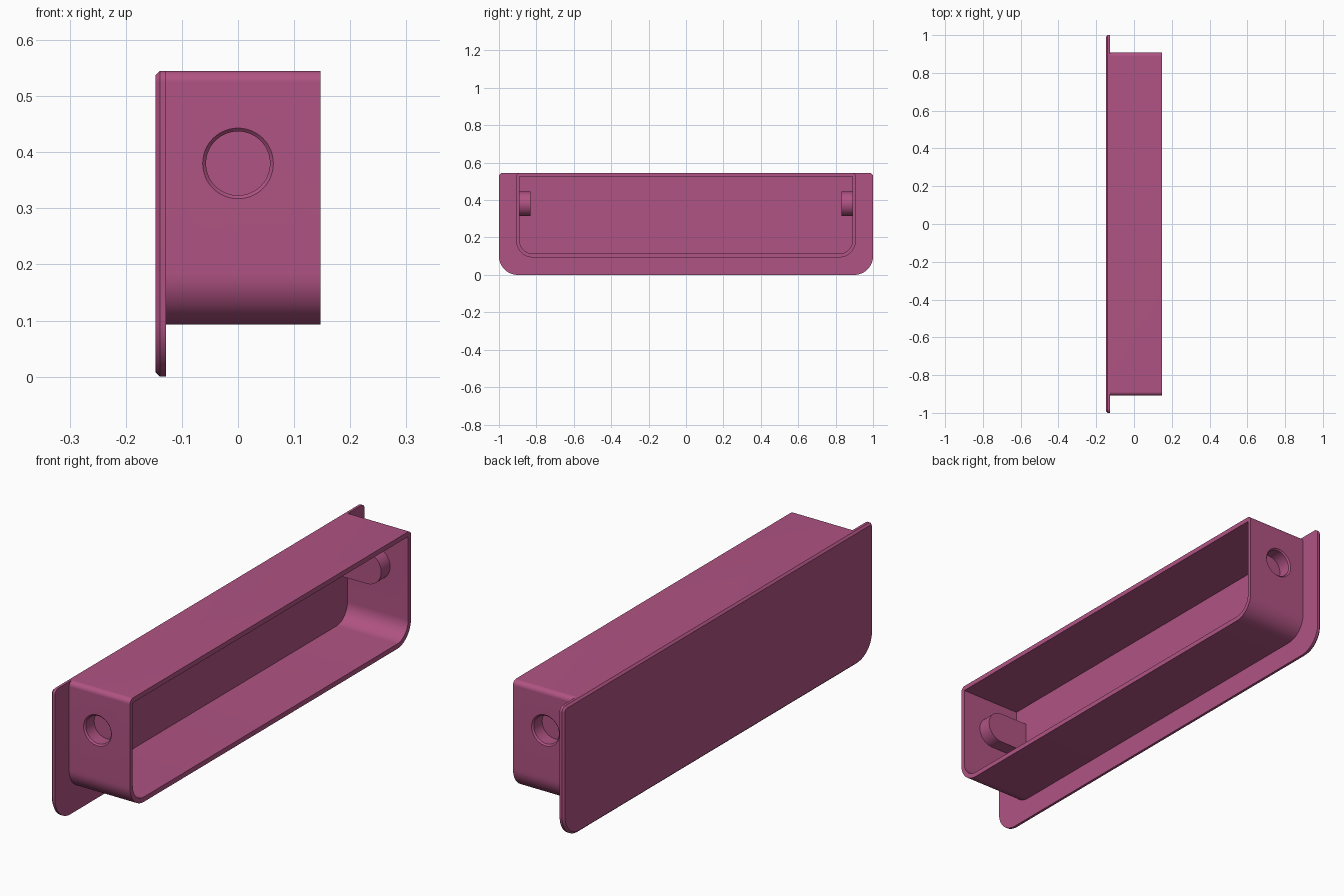
import bpy, bmesh, math
from mathutils import Matrix

if "Cube" in bpy.data.objects:
    bpy.data.objects.remove(bpy.data.objects["Cube"])

plum = bpy.data.materials.new("plum")
plum.diffuse_color = (0.434, 0.087, 0.227, 1)
plum.use_nodes = True
plum.node_tree.nodes["Principled BSDF"].inputs["Base Color"].default_value = plum.diffuse_color


def outline(hw, z0, z1, r_low, r_top, inset=0.0, seg=16):
    """Rounded rectangle in the YZ plane, optionally inset."""
    hw, z0, z1 = hw - inset, z0 + inset, z1 - inset
    corners = [(1, 1, r_top, 0), (-1, 1, r_top, 90), (-1, -1, r_low, 180), (1, -1, r_low, 270)]
    pts = []
    for sy, sz, r, start in corners:
        r = max(r - inset, 0)
        cy, cz = sy * (hw - r), (z1 - r if sz > 0 else z0 + r)
        for i in range(seg + 1 if r else 1):
            a = math.radians(start + 90 * i / seg)
            pts.append((cy + r * math.cos(a), cz + r * math.sin(a)))
    return pts


def loft(name, rings):
    """Closed solid through rings of 3D points."""
    bm = bmesh.new()
    loops = [[bm.verts.new(p) for p in ring] for ring in rings]
    n = len(loops[0])
    for a, b in zip(loops, loops[1:]):
        for i in range(n):
            j = (i + 1) % n
            bm.faces.new((a[i], a[j], b[j], b[i]))
    bm.faces.new(loops[0])
    bm.faces.new(loops[-1])
    bmesh.ops.recalc_face_normals(bm, faces=bm.faces)
    mesh = bpy.data.meshes.new(name)
    bm.to_mesh(mesh)
    bm.free()
    mesh.materials.append(plum)
    ob = bpy.data.objects.new(name, mesh)
    bpy.context.collection.objects.link(ob)
    return ob


def prism(name, sections, *shape):
    return loft(name, [[(x, y, z) for y, z in outline(*shape, inset=ins)] for x, ins in sections])


def combine(target, tool, op):
    """Apply a boolean, then remove the tool."""
    mod = target.modifiers.new(op, "BOOLEAN")
    mod.operation, mod.object, mod.solver = op, tool, "EXACT"
    bpy.context.view_layer.objects.active = target
    bpy.ops.object.modifier_apply(modifier=mod.name)
    bpy.data.objects.remove(tool)


# Face plate with chamfered outer edge, and the tray behind it
tray = prism("tray", [(-0.147, 0.008), (-0.139, 0), (-0.128, 0)], 1.0, 0, 0.545, 0.1, 0.02)
box = prism("box", [(-0.135, 0), (0.147, 0)], 0.908, 0.093, 0.545, 0.09, 0.02)
combine(tray, box, "UNION")
cavity = prism("cavity", [(-0.128, 0), (0.2, 0)], 0.89, 0.113, 0.525, 0.072, 0)
combine(tray, cavity, "DIFFERENCE")

# Round-ended bosses inside each end wall, with blind chamfered holes from outside
CZ, R = 0.38, 0.065
for s in (-1, 1):
    d = [(-0.135, CZ - R)]
    for i in range(33):
        a = math.radians(-90 + 180 * i / 32)
        d.append((R * math.cos(a), CZ + R * math.sin(a)))
    d.append((-0.135, CZ + R))
    boss = loft("boss", [[(x, s * y, z) for x, z in d] for y in (0.832, 0.9)])
    combine(tray, boss, "UNION")
    circle = [(math.cos(math.tau * i / 48), math.sin(math.tau * i / 48)) for i in range(48)]
    steps = [(0.057, 0.848), (0.057, 0.902), (0.063, 0.908), (0.063, 0.95)]
    hole = loft("hole", [[(r * c, s * y, CZ + r * k) for c, k in circle] for r, y in steps])
    combine(tray, hole, "DIFFERENCE")

# Smooth rounded corners, keep hard edges
bpy.ops.object.select_all(action="DESELECT")
tray.select_set(True)
bpy.context.view_layer.objects.active = tray
bpy.ops.object.shade_smooth_by_angle(angle=math.radians(30))
